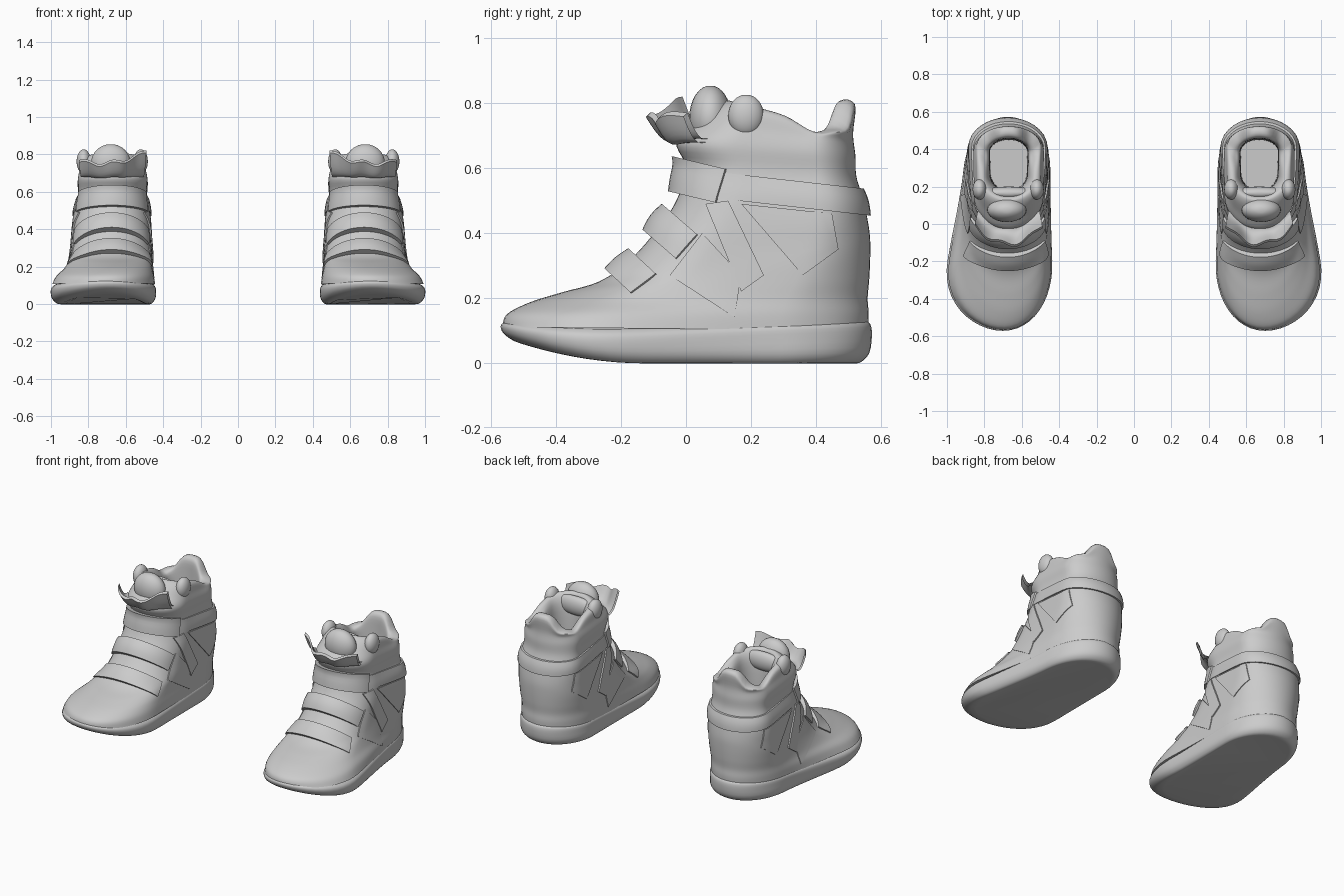
import bpy, bmesh, math
from mathutils import Vector
from mathutils.bvhtree import BVHTree

cube = bpy.data.objects.get("Cube")
if cube:
    bpy.data.objects.remove(cube)

grey = bpy.data.materials.new("plain_grey")
grey.use_nodes = True
grey.diffuse_color = (0.6, 0.6, 0.6, 1)
grey.node_tree.nodes["Principled BSDF"].inputs["Base Color"].default_value = (0.6, 0.6, 0.6, 1)


def add_part(name, rows, closed=False, caps=False):
    """Skin a grid of points and place it as a mirrored pair."""
    for side, sign in (("left", 1), ("right", -1)):
        bm = bmesh.new()
        grid = [[bm.verts.new((p[0] * sign, p[1], p[2])) for p in row] for row in rows]
        n = len(grid[0])
        for a, b in zip(grid, grid[1:]):
            for j in range(n if closed else n - 1):
                k = (j + 1) % n
                bm.faces.new((a[j], a[k], b[k], b[j]))
        if caps:
            bm.faces.new(grid[0])
            bm.faces.new(grid[-1])
        bmesh.ops.recalc_face_normals(bm, faces=bm.faces)
        mesh = bpy.data.meshes.new(f"{side}_{name}")
        bm.to_mesh(mesh)
        bm.free()
        mesh.materials.append(grey)
        mesh.shade_smooth()
        mesh.set_sharp_from_angle(angle=math.radians(42))
        obj = bpy.data.objects.new(mesh.name, mesh)
        bpy.context.collection.objects.link(obj)


def ring(yf, zf, yb, zb, wf, wb, cf, cb, tab=0):
    """Tilted foot outline: round toe cap, straight sides, round heel cap."""
    length = yb - yf
    rf, rb = 0.33 * length, 0.24 * length
    half = []
    for i in range(13):
        a = i / 12 * math.pi / 2
        half.append((yf + rf * (1 - math.cos(a)), math.sin(a)))
    for i in range(1, 8):
        half.append((yf + rf + (length - rf - rb) * i / 8, 1))
    for i in range(13):
        a = i / 12 * math.pi / 2
        half.append((yb - rb * (1 - math.sin(a)), math.cos(a)))
    pts = []
    for s, run in ((1, half), (-1, half[-2:0:-1])):
        for y, k in run:
            t = (y - yf) / length
            e = min(1, t / 0.9)
            e = e * e * (3 - 2 * e)
            x = s * k * (wf + (wb - wf) * e)
            # heel pull tab, collar dip and inward curve of the toe
            lift = tab * math.exp(-(x / 0.085) ** 4) if t > 0.8 else 0
            lift -= 0.35 * tab * math.exp(-((t - 0.72) / 0.16) ** 2)
            bend = 0.11 * max(0, length - 0.8) * (1 - t) ** 6
            pts.append(Vector((cf + (cb - cf) * e + x - bend, y, zf + (zb - zf) * t + lift)))
    return pts


def spline(keys, steps):
    """Smooth in-between values for a list of ring settings."""
    out = []
    for i in range(len(keys) - 1):
        p = [keys[max(0, min(len(keys) - 1, i + d))] for d in (-1, 0, 1, 2)]
        for s in range(steps):
            t = s / steps
            out.append([b + 0.5 * t * (c - a + t * (2*a - 5*b + 4*c - d + t * (3*(b - c) + d - a)))
                        for a, b, c, d in zip(*p)])
    return out + [keys[-1]]


# Upper: toe box, instep, shaft, rolled collar and lining
upper_keys = [
    (-.566, .11, .56, .10, .295, .222, .738, .675, 0),
    (-.552, .15, .563, .15, .275, .222, .728, .675, 0),
    (-.48, .187, .56, .20, .243, .218, .705, .675, 0),
    (-.38, .218, .565, .26, .222, .217, .69, .675, 0),
    (-.27, .25, .568, .33, .212, .215, .68, .675, 0),
    (-.18, .31, .567, .39, .205, .21, .678, .675, 0),
    (-.09, .41, .558, .45, .20, .206, .676, .675, 0),
    (-.03, .50, .545, .51, .193, .198, .675, .673, 0),
    (.0, .60, .525, .575, .18, .185, .672, .67, 0),
    (-.03, .68, .522, .64, .185, .188, .67, .67, 0),
    (.03, .74, .515, .685, .175, .178, .67, .67, .02),
    (.10, .80, .52, .715, .165, .165, .67, .67, .085),
    (.14, .80, .465, .715, .125, .13, .67, .67, .085),
    (.17, .70, .455, .66, .10, .105, .67, .67, .02),
    (.18, .45, .45, .45, .095, .10, .67, .67, 0),
]
upper = [ring(*k) for k in spline(upper_keys, 5)]
add_part("upper", upper, closed=True, caps=True)

# Sole: rounded rim with the toe sprung off the ground
sole_keys = [
    (-.48, 0, .50, 0, .235, .185, .73, .675),
    (-.53, 0, .535, 0, .268, .21, .735, .675),
    (-.56, .02, .565, .03, .293, .226, .739, .675),
    (-.57, .045, .573, .085, .303, .226, .74, .675),
    (-.57, .07, .568, .12, .299, .224, .739, .675),
    (-.56, .09, .55, .13, .282, .21, .735, .675),
]
sole = [ring(*k) for k in spline(sole_keys, 3)]
for row in sole:
    for p in row:
        p.z += 0.4 * max(0, -0.12 - p.y) ** 2 * max(0, 1 - p.z * 6)
add_part("sole", sole, closed=True, caps=True)

# Surface of the upper, used to wrap straps and panels onto it
count = len(upper[0])
flat = [p for row in upper for p in row]
quads = [(i * count + j, i * count + (j + 1) % count,
          (i + 1) * count + (j + 1) % count, (i + 1) * count + j)
         for i in range(len(upper) - 1) for j in range(count)]
surface = BVHTree.FromPolygons(flat, quads)


def wrap(name, ray, nu, nv, thick, fade):
    """Project a grid of rays on the upper, thin its ends and sink its border."""
    rows = []
    for i in range(-1, nu + 2):
        row = []
        for j in range(-1, nv + 2):
            u, v = max(0, min(nu, i)), max(0, min(nv, j))
            start, out = ray(u / nu, v / nv)
            hit = surface.ray_cast(start + out, -out)[0] or start + out * 0.2
            edge = u != i or v != j
            swell = 0.8 + 0.2 * math.sin(math.pi * v / nv)
            swell *= 1 - fade + fade * math.sin(math.pi * u / nu)
            row.append(hit + out * (-0.015 if edge else thick * swell))
        rows.append(row)
    add_part(name, rows)


def strap(name, low, high, depth, first, last, thick):
    """Band fanned around an axis, low and high being its (y, z) edges."""
    low, high = Vector((.674, *low)), Vector((.674, *high))
    along = (high - low).normalized()
    front = Vector((0, -along.z, along.y))

    def ray(u, v):
        a = math.radians(first + (last - first) * u)
        out = front * math.cos(a) + Vector((math.sin(a), 0, 0))
        return low.lerp(high, v) - front * depth, out
    wrap(name, ray, 36, 6, thick, 0.7)


strap("lower_strap", (-.25, .29), (-.185, .36), .22, -65, 65, .037)
strap("middle_strap", (-.145, .42), (-.08, .495), .22, -71, 71, .044)
strap("upper_strap", (-.06, .53), (-.035, .635), .24, -66, 66, .045)
strap("ankle_band", (.07, .51), (.079, .59), .22, 42, 318, .016)


def panel(name, corners, side, thick):
    """Four-cornered side piece given by (y, z) corners."""
    a, b, c, d = [Vector((.675, *p)) for p in corners]

    def ray(u, v):
        return a.lerp(b, u).lerp(d.lerp(c, u), v), Vector((side, 0, 0))
    wrap(name, ray, 10, 8, thick, 0)


for label, side in (("outer", 1), ("inner", -1)):
    panel(label + "_quarter_panel", ((.17, .49), (.45, .46), (.47, .35), (.36, .27)), side, .006)
    panel(label + "_diagonal_stay", ((.06, .49), (.13, .50), (.24, .27), (.17, .22)), side, .01)
    panel(label + "_instep_panel", ((-.05, .27), (.05, .40), (.17, .27), (.15, .14)), side, .006)


def blob(name, centre, size):
    """Soft rounded pad."""
    rows = []
    for i in range(1, 16):
        a = math.pi * i / 16
        rows.append([(centre[0] + size[0] * math.sin(a) * math.cos(b * math.pi / 12),
                      centre[1] + size[1] * math.sin(a) * math.sin(b * math.pi / 12),
                      centre[2] - size[2] * math.cos(a)) for b in range(24)])
    add_part(name, rows, closed=True, caps=True)


# Padded tongue, eyestay ends and the cross fold behind the tongue
blob("tongue_pad", (.68, .075, .755), (.105, .065, .10))
blob("outer_eyestay", (.825, .185, .762), (.038, .055, .065))
blob("inner_eyestay", (.52, .185, .762), (.038, .055, .065))
blob("cross_fold", (.67, .165, .74), (.15, .035, .06))

# Flared tongue lip: thin folded sheet, out and back for thickness
lip = []
for v, inset in [(i / 8, 0) for i in range(9)] + [(i / 8, .012) for i in range(8, -1, -1)]:
    row = []
    for j in range(33):
        u = j / 16 - 1
        base = Vector((.67 + .165 * u, -.02 + .08 * u * u, .68))
        rim = Vector((.67 + .18 * u, -.115 + .1 * u * u + .012 * math.sin(7 * u),
                      .75 + .035 * u * u - .025 * u + .01 * math.cos(8 * u)))
        p = base.lerp(rim, v)
        row.append(p + Vector((0, inset, inset - .03 * math.sin(math.pi * v))))
    lip.append(row)
add_part("tongue_lip", lip)
